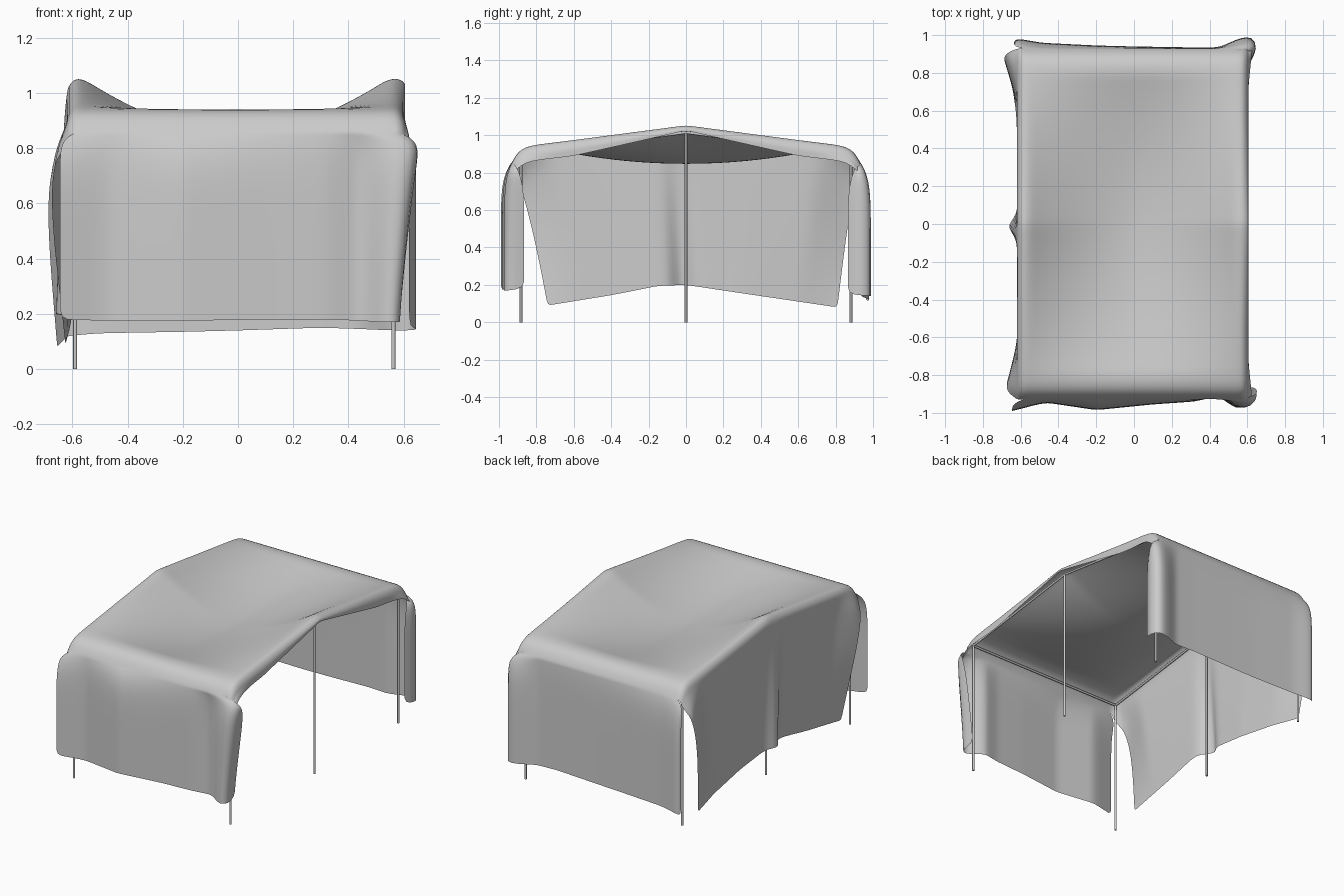
import bpy, bmesh, math
from mathutils import Vector

if "Cube" in bpy.data.objects:
    bpy.data.objects.remove(bpy.data.objects["Cube"])

XL, XR = -0.58, 0.565                     # roof edges before they roll over
X0, HALF = (XL + XR) / 2, (XR - XL) / 2


def interp(keys, t):
    """Piecewise linear lookup: keys are (t, values...)."""
    if t <= keys[0][0]:
        return keys[0][1:]
    for a, b in zip(keys, keys[1:]):
        if t <= b[0]:
            f = (t - a[0]) / (b[0] - a[0])
            return tuple(p + (q - p) * f for p, q in zip(a[1:], b[1:]))
    return keys[-1][1:]


def add_grid(bm, rows):
    vs = [[bm.verts.new(p) for p in r] for r in rows]
    for r, s in zip(vs, vs[1:]):
        for i in range(len(r) - 1):
            bm.faces.new((r[i], r[i + 1], s[i + 1], s[i]))


# Roof: straight slopes at both ends, sagging between them, rolling at the eaves
ROLL = [(0.86, 0.937), (0.90, 0.91), (0.928, 0.86)]
NY, NX = 34, 36
PROFILE = ([-r[0] for r in reversed(ROLL)]
           + [-0.80 + 1.6 * i / NY for i in range(NY + 1)]
           + [r[0] for r in ROLL])
US = [-1 + 2 * i / NX for i in range(NX + 1)]


def roof_point(u, y):
    x, a = X0 + HALF * u, abs(y)
    for ry, rz in ROLL:
        if abs(a - ry) < 1e-6:
            return (x, y, rz)
    edge = 1.055 - 0.108 * a / 0.82
    mid = 0.847 + 0.1 * (a / 0.82) ** 2
    return (x, y, mid + (edge - mid) * min(1, abs(u) / 0.97) ** 1.75)


# Hem lines of the end curtains: (u, x, y, z)
FRONT_HEM = [(-1, -0.645, -0.99, 0.18), (-0.8, -0.47, -0.945, 0.175), (-0.35, -0.2, -0.985, 0.175),
             (0.2, 0.1, -0.955, 0.18), (0.55, 0.32, -0.94, 0.18), (0.74, 0.45, -0.91, 0.175),
             (0.83, 0.52, -0.965, 0.17), (0.89, 0.56, -0.98, 0.17), (0.945, 0.595, -0.95, 0.17),
             (1, 0.58, -0.865, 0.18)]
BACK_HEM = [(-1, -0.635, 0.96, 0.11), (-0.93, -0.625, 0.985, 0.12), (-0.8, -0.5, 0.96, 0.13),
            (-0.4, -0.2, 0.945, 0.135), (0, 0, 0.94, 0.14), (0.5, 0.3, 0.935, 0.15),
            (0.72, 0.45, 0.935, 0.145), (0.83, 0.56, 0.985, 0.14), (0.89, 0.63, 0.995, 0.14),
            (0.945, 0.655, 0.93, 0.145), (1, 0.62, 0.865, 0.15)]
NH = 16


def curtain_rows(sign, hem):
    rows = []
    for k in range(NH + 1):
        t = (k / NH) ** 1.6
        g = 1 - (1 - t) ** 9
        gx = 1 - (1 - t) ** 30                # corners spread sideways first
        row = []
        for u in US:
            tx, ty, tz = roof_point(u, sign * ROLL[-1][0])
            hx, hy, hz = interp(hem, u)
            swell = 0.085 * max(0, (u - 0.75) / 0.25) * gx * (1 - t) ** 1.2 if sign < 0 else 0
            row.append((tx + (hx - tx) * gx + swell, ty + (hy - ty) * g, tz + (hz - tz) * t))
        rows.append(row)
    return rows


# Left curtain hem and right valance hem
LEFT_X = [(-0.74, -0.625), (-0.4, -0.61), (-0.13, -0.6), (-0.08, -0.61), (-0.02, -0.68),
          (0.05, -0.62), (0.3, -0.61), (0.6, -0.625), (0.8, -0.655)]
LEFT_Z = [(-0.74, 0.09), (-0.4, 0.145), (-0.15, 0.195), (0, 0.2), (0.3, 0.155), (0.81, 0.08)]
RIGHT_Z = [(0, 1.025), (0.6, 0.89), (0.85, 0.86), (0.93, 0.80)]
EDGE_ROLL = [(0, 0), (0.018, 0.008), (0.034, 0.028), (0.04, 0.05)]


def side_rows(sign):
    rows, n = [], 14 if sign < 0 else 3
    for y in PROFILE:
        x, _, z = roof_point(sign, y)
        squash = 1 if sign < 0 else min(1, 0.4 + abs(y))
        corner = max(0, (abs(y) - 0.72) / 0.2)
        row = [(x + sign * o, y, z - d * squash) for o, d in EDGE_ROLL]
        tx, _, tz = row[-1]
        if sign < 0:
            hy = y * 0.835 + 0.035
            hx, hz = interp(LEFT_X, hy)[0], interp(LEFT_Z, hy)[0]
        else:
            hx, hy, hz = tx + 0.02 * corner, y, min(tz - 0.008, interp(RIGHT_Z, abs(y))[0])
        for k in range(1, n + 1):
            t = k / n
            g = t ** 0.7
            # bulge where the cloth bunches at the upper corners
            bulge = 0.05 * corner * math.sin(math.pi * t ** 0.5) if sign < 0 else 0
            row.append((tx + (hx - tx) * g - bulge, y + (hy - y) * g, tz + (hz - tz) * t))
        rows.append(row)
    return rows


# Canopy cloth: roof, two end curtains, left curtain, right valance
bm = bmesh.new()
add_grid(bm, [[roof_point(u, y) for u in US] for y in PROFILE])
add_grid(bm, curtain_rows(-1, FRONT_HEM))
add_grid(bm, curtain_rows(1, BACK_HEM))
add_grid(bm, side_rows(-1))
add_grid(bm, side_rows(1))
bmesh.ops.remove_doubles(bm, verts=bm.verts, dist=1e-4)
bmesh.ops.recalc_face_normals(bm, faces=bm.faces)
for f in bm.faces:
    f.smooth = True
mesh = bpy.data.meshes.new("canopy_cloth")
bm.to_mesh(mesh)
bm.free()
cloth = bpy.data.objects.new("canopy_cloth", mesh)
bpy.context.collection.objects.link(cloth)
sub = cloth.modifiers.new("smooth", 'SUBSURF')
sub.levels = sub.render_levels = 1


def tube(name, a, b, r=0.007):
    a, b = Vector(a), Vector(b)
    d = b - a
    bpy.ops.mesh.primitive_cylinder_add(vertices=16, radius=r, depth=d.length, location=(a + b) / 2)
    o = bpy.context.object
    o.name = name
    o.rotation_euler = d.to_track_quat('Z', 'Y').to_euler()
    bpy.ops.object.shade_smooth_by_angle()


# Frame: six poles, sloped side bars and eave bars
PX, PY, ZC, ZM = (-0.59, 0.563), 0.882, 0.905, 1.025
for side, x in zip(("left", "right"), PX):
    tube(side + "_middle_pole", (x, 0, 0), (x, 0, ZM))
    for end, y in (("front", -PY), ("back", PY)):
        tube(f"{side}_{end}_pole", (x, y, 0), (x, y, ZC))
        tube(f"{side}_{end}_slope_bar", (x, y, ZC - 0.01), (x, 0, ZM - 0.01))
for end, y in (("front", -PY), ("back", PY)):
    tube(end + "_eave_bar", (PX[0], y, ZC - 0.01), (PX[1], y, ZC - 0.01))
